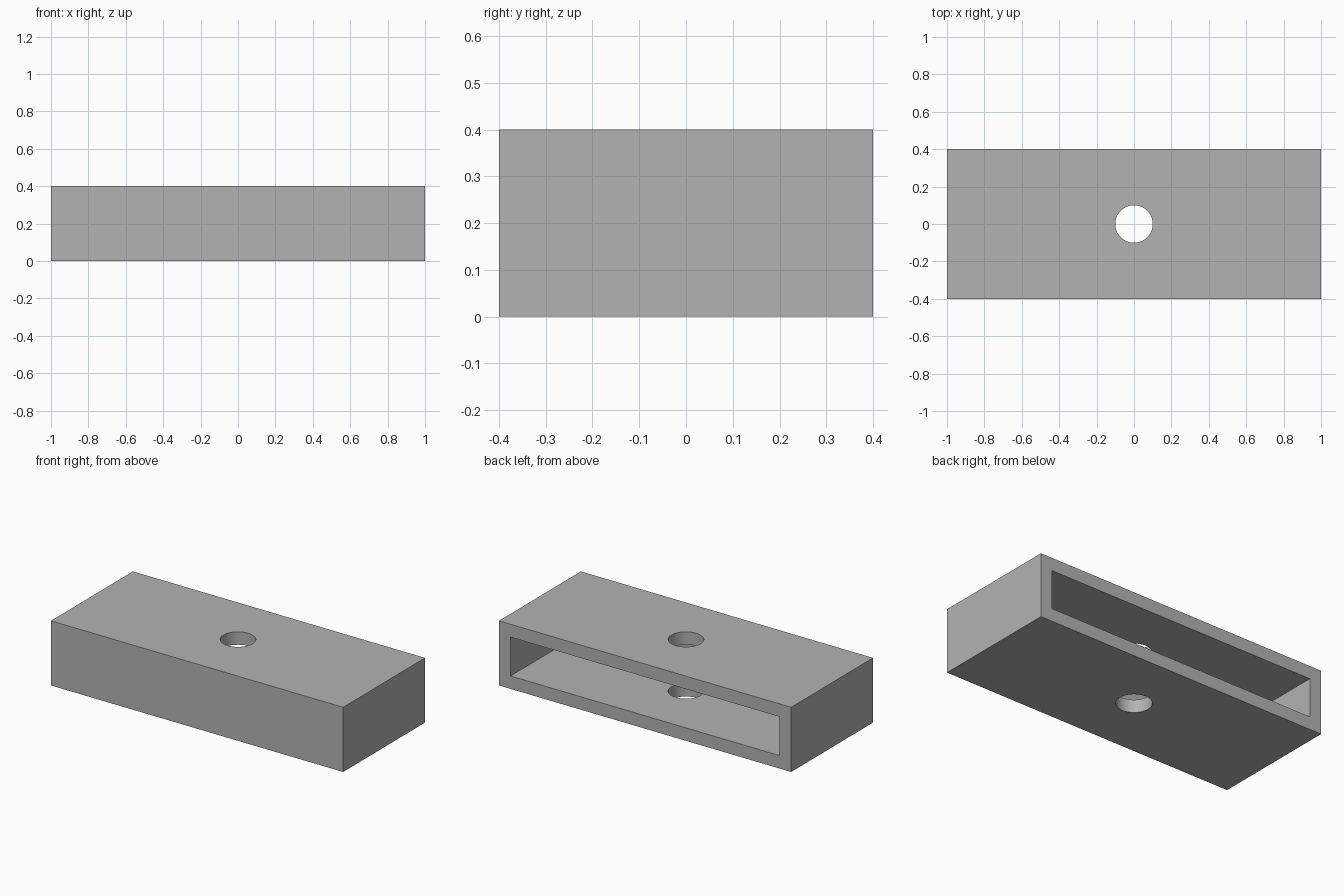
import bpy
import math

old = bpy.data.objects.get("Cube")
if old:
    bpy.data.objects.remove(old, do_unlink=True)

LENGTH, DEPTH, HEIGHT = 2.0, 0.8, 0.4
WALL = 0.08
HOLE_RADIUS = 0.1

# One plain grey for the whole part
grey = bpy.data.materials.new("plain grey")
grey.use_nodes = True
colour = (0.45, 0.45, 0.45, 1)
grey.diffuse_color = colour
grey.node_tree.nodes["Principled BSDF"].inputs["Base Color"].default_value = colour


def make_box(name, size, centre):
    bpy.ops.mesh.primitive_cube_add(size=1, location=centre)
    box = bpy.context.object
    box.name = name
    box.scale = size
    bpy.ops.object.transform_apply(location=False, rotation=False, scale=True)
    box.data.materials.append(grey)
    return box


def cut(target, cutter):
    cutter.hide_render = True
    mod = target.modifiers.new("cut", "BOOLEAN")
    mod.operation = "DIFFERENCE"
    mod.solver = "EXACT"
    mod.object = cutter
    bpy.context.view_layer.objects.active = target
    bpy.ops.object.modifier_apply(modifier=mod.name)
    bpy.data.objects.remove(cutter, do_unlink=True)


# Outer block
housing = make_box("housing", (LENGTH, DEPTH, HEIGHT), (0, 0, HEIGHT / 2))

# Cavity open at the back, closed by a wall at the front
cavity = make_box("cavity_cutter",
                  (LENGTH - 2 * WALL, DEPTH, HEIGHT - 2 * WALL),
                  (0, WALL, HEIGHT / 2))
cut(housing, cavity)

# Round hole through the top and bottom walls
bpy.ops.mesh.primitive_cylinder_add(vertices=64, radius=HOLE_RADIUS,
                                    depth=2 * HEIGHT,
                                    location=(0, 0, HEIGHT / 2))
drill = bpy.context.object
drill.name = "hole_cutter"
drill.data.materials.append(grey)
cut(housing, drill)

# Smooth hole walls, sharp box edges
bpy.ops.object.select_all(action="DESELECT")
housing.select_set(True)
bpy.context.view_layer.objects.active = housing
bpy.ops.object.shade_smooth_by_angle(angle=math.radians(30))
